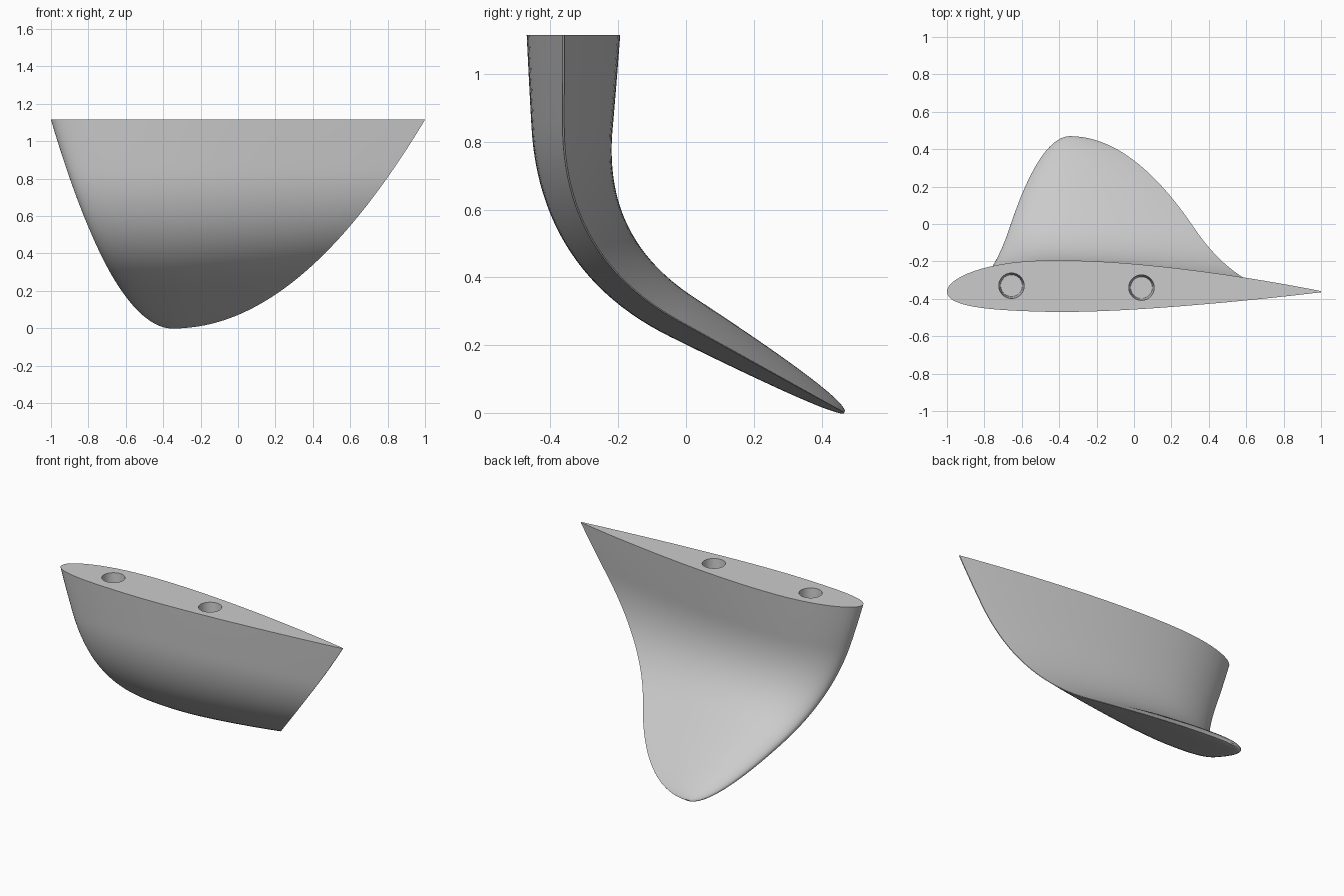
import bpy, bmesh, math
from mathutils import Vector

cube = bpy.data.objects.get("Cube")
if cube:
    bpy.data.objects.remove(cube, do_unlink=True)

TOP = 1.115
HALF = 40  # points along each side of the section

grey = bpy.data.materials.new("light_grey")
grey.use_nodes = True
colour = (0.6, 0.6, 0.6, 1)
grey.diffuse_color = colour
grey.node_tree.nodes["Principled BSDF"].inputs["Base Color"].default_value = colour


def airfoil():
    """Closed unit-chord loop of (position along chord, offset)."""
    def thickness(t):
        return 0.69 * (0.2969 * math.sqrt(t) - 0.126 * t - 0.3516 * t**2
                       + 0.2843 * t**3 - 0.1015 * t**4)

    def camber(t, peak=0.25, height=0.015):
        span = peak if t < peak else 1 - peak
        return height * (1 - ((t - peak) / span) ** 2)

    steps = [(1 - math.cos(math.pi * i / HALF)) / 2 for i in range(HALF + 1)]
    upper = [(t, camber(t) + thickness(t)) for t in steps]
    lower = [(t, camber(t) - thickness(t)) for t in steps[1:]]
    return upper + lower[::-1]


def spine():
    """Points and tangents in the y-z plane, from tip to top."""
    tip, bend_end = Vector((0, 0.467, 0.001)), Vector((0, -0.02, 0.271))
    corner, bend_start = Vector((0, -0.362, 0.459)), Vector((0, -0.362, 0.85))
    path = []
    for i in range(20):
        path.append((tip.lerp(bend_end, (i / 20) ** 2), bend_end - tip))
    for i in range(25):
        k = i / 24
        a, b = bend_end.lerp(corner, k), corner.lerp(bend_start, k)
        path.append((a.lerp(b, k), b - a))
    top = Vector((0, -0.362, TOP))
    for i in range(1, 9):
        path.append((bend_start.lerp(top, i / 8), top - bend_start))
    return path


# Curved fin: airfoil sections swept along the bent spine
bm = bmesh.new()
section = airfoil()
rings = []
for point, tangent in spine():
    tangent.normalize()
    normal = Vector((0, tangent.z, -tangent.y))
    s = math.sqrt(point.z / TOP)
    lead, chord = -0.34 - 0.66 * s, 2 * s
    rings.append([bm.verts.new(point + normal * (offset * chord)
                               + Vector((lead + t * chord, 0, 0)))
                  for t, offset in section])
count = len(section)
for a, b in zip(rings, rings[1:]):
    for i in range(count):
        j = (i + 1) % count
        bm.faces.new((a[i], a[j], b[j], b[i]))
bm.faces.new(rings[0])
bm.faces.new(rings[-1])
bmesh.ops.recalc_face_normals(bm, faces=bm.faces)
mesh = bpy.data.meshes.new("fin")
bm.to_mesh(mesh)
bm.free()
mesh.materials.append(grey)
fin = bpy.data.objects.new("fin", mesh)
bpy.context.collection.objects.link(fin)

# Two slightly tapered mounting holes in the top face
for x, y in ((-0.655, -0.33), (0.04, -0.34)):
    bpy.ops.mesh.primitive_cone_add(vertices=48, radius1=0.058, radius2=0.07,
                                    depth=0.24, location=(x, y, TOP - 0.08))
    cutter = bpy.context.object
    cutter.name = "hole_cutter"
    cutter.hide_render = True
    cutter.data.materials.append(grey)
    cut = fin.modifiers.new("hole", "BOOLEAN")
    cut.operation = "DIFFERENCE"
    cut.solver = "EXACT"
    cut.object = cutter
    bpy.ops.object.select_all(action="DESELECT")
    fin.select_set(True)
    bpy.context.view_layer.objects.active = fin
    bpy.ops.object.modifier_apply(modifier=cut.name)
    bpy.data.objects.remove(cutter, do_unlink=True)

bpy.ops.object.shade_smooth_by_angle(angle=math.radians(40))
